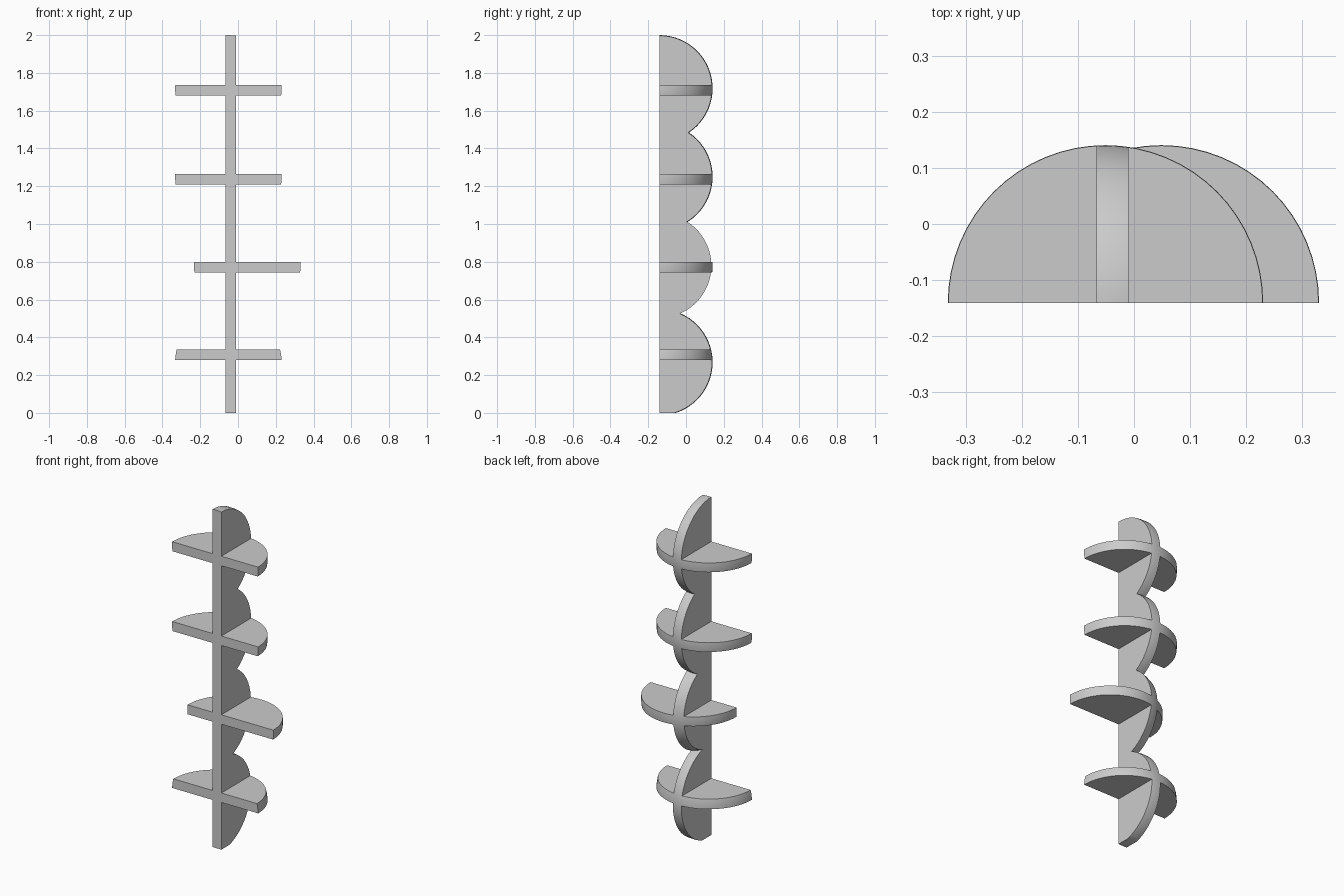
import bpy
from mathutils import Vector

cube = bpy.data.objects.get("Cube")
if cube:
    bpy.data.objects.remove(cube, do_unlink=True)

FRONT = -0.141
RADIUS = 0.282

grey = bpy.data.materials.new("light grey")
grey.use_nodes = True
colour = (0.6, 0.6, 0.6, 1)
grey.diffuse_color = colour
grey.node_tree.nodes["Principled BSDF"].inputs["Base Color"].default_value = colour


def box(name, low, high):
    low, high = Vector(low), Vector(high)
    bpy.ops.mesh.primitive_cube_add(size=1, location=(low + high) / 2)
    obj = bpy.context.object
    obj.name = name
    obj.scale = high - low
    bpy.ops.object.transform_apply(location=True, scale=True)
    obj.data.materials.append(grey)
    return obj


def combine(obj, other, operation):
    mod = obj.modifiers.new(operation, "BOOLEAN")
    mod.operation = operation
    mod.solver = "EXACT"
    mod.object = other
    bpy.context.view_layer.objects.active = obj
    bpy.ops.object.modifier_apply(modifier=mod.name)
    bpy.data.objects.remove(other, do_unlink=True)


# Upright spine and the shelves that cross it
rack = box("shelf_rack", (-0.067, FRONT, 0), (-0.01, 0.3, 2.1))
for z in (0.307, 0.77, 1.236, 1.708):
    shelf = box("shelf", (-0.5, FRONT, z - 0.028), (0.5, 0.3, z + 0.028))
    combine(rack, shelf, "UNION")

# Stack of overlapping balls that gives every board its rounded edge
balls = None
for x, z in ((-0.051, 0.268), (0.049, 0.779), (-0.051, 1.25), (-0.051, 1.718)):
    bpy.ops.mesh.primitive_uv_sphere_add(
        segments=64, ring_count=32, radius=RADIUS, location=(x, FRONT, z))
    ball = bpy.context.object
    ball.name = "rounding_ball"
    ball.data.materials.append(grey)
    if balls:
        combine(balls, ball, "UNION")
    else:
        balls = ball
combine(rack, balls, "INTERSECT")

# Smooth curved rims, crisp board edges
bpy.ops.object.select_all(action="DESELECT")
rack.select_set(True)
bpy.context.view_layer.objects.active = rack
bpy.ops.object.shade_smooth_by_angle(angle=0.5)
